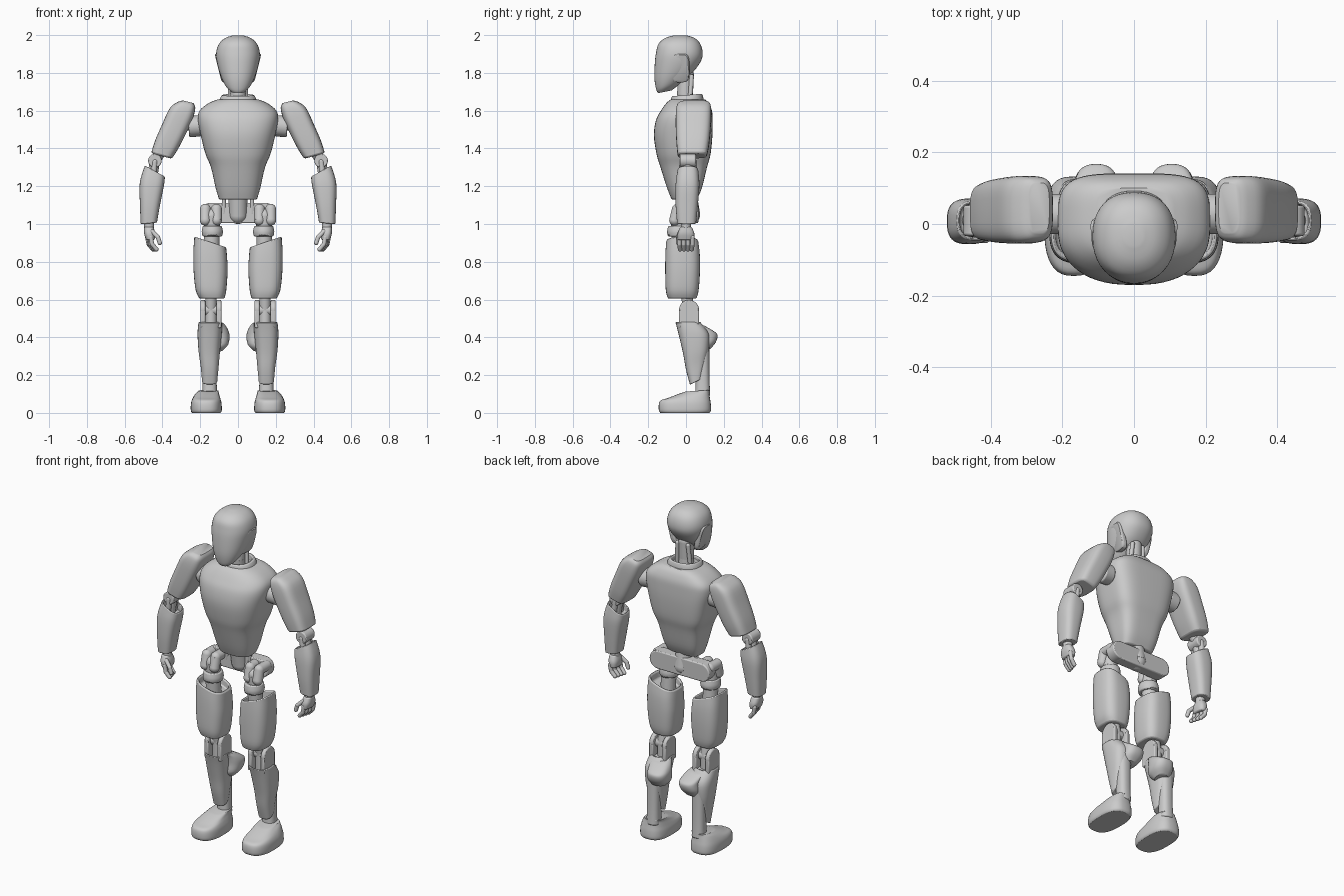
import bpy, bmesh
from math import cos, sin, pi, copysign, radians
from mathutils import Vector


def finish(name, bm, mirror, bevel=0):
    bmesh.ops.recalc_face_normals(bm, faces=bm.faces)
    me = bpy.data.meshes.new(name)
    bm.to_mesh(me)
    bm.free()
    me.shade_smooth()
    me.set_sharp_from_angle(angle=radians(38))
    ob = bpy.data.objects.new(name, me)
    bpy.context.collection.objects.link(ob)
    if bevel:
        b = ob.modifiers.new("soft_edges", 'BEVEL')
        b.width, b.segments, b.angle_limit = bevel, 2, radians(50)
    if mirror:
        ob.modifiers.new("mirror", 'MIRROR')
    return ob


def loft(name, secs, n=(3, 3), mirror=True, cup=0, bevel=0.006, axis='z', steps=4, N=40):
    """Skin over sections (z, x, y, rx, ry, tilt_x, tilt_y); n = roundness front/back."""
    S = [list(s) + [0] * (7 - len(s)) for s in secs]
    rings = []
    for i in range(len(S) - 1):
        a, b, c, d = S[max(i - 1, 0)], S[i], S[i + 1], S[min(i + 2, len(S) - 1)]
        for k in range(steps):
            t = k / steps
            rings.append([0.5 * (2 * q + (r - p) * t + (2 * p - 5 * q + 4 * r - s) * t * t
                                 + (3 * q - p - 3 * r + s) * t ** 3) for p, q, r, s in zip(a, b, c, d)])
    rings.append(S[-1])
    if cup:
        z, x, y, rx, ry, tx, ty = S[-1]
        rings += [[z, x, y, rx * .86, ry * .86, tx, ty], [z - cup, x, y, rx * .82, ry * .82, tx, ty]]
    bm = bmesh.new()
    loops = []
    for z, x, y, rx, ry, tx, ty in rings:
        loop = []
        for j in range(N):
            c, s = cos(2 * pi * j / N), sin(2 * pi * j / N)
            e = 2 / (n[0] if s < 0 else n[1])
            dx = rx * copysign(abs(c) ** e, c) if abs(c) > 1e-6 else 0
            dy = ry * copysign(abs(s) ** e, s) if abs(s) > 1e-6 else 0
            p = (x + dx, y + dy, z + tx * dx + ty * dy)
            loop.append(bm.verts.new(p if axis == 'z' else p[::-1]))
        loops.append(loop)
    for u, v in zip(loops, loops[1:]):
        for j in range(N):
            bm.faces.new((u[j], u[(j + 1) % N], v[(j + 1) % N], v[j]))
    bm.faces.new(loops[0])
    bm.faces.new(loops[-1])
    return finish(name, bm, mirror, bevel)


def tube(name, pts, r, mirror=True, balls=True):
    """Round links through points, with ball joints."""
    bm = bmesh.new()
    pts = [Vector(p) for p in pts]
    for a, b in zip(pts, pts[1:]):
        d = b - a
        m = d.to_track_quat('Z', 'Y').to_matrix().to_4x4()
        m.translation = (a + b) / 2
        bmesh.ops.create_cone(bm, cap_ends=True, segments=28, radius1=r, radius2=r, depth=d.length, matrix=m)
    if balls:
        for p in pts:
            g = bmesh.ops.create_uvsphere(bm, u_segments=20, v_segments=12, radius=r)
            bmesh.ops.translate(bm, verts=g['verts'], vec=p)
    return finish(name, bm, mirror, 0 if balls else 0.006)


def box(name, lo, hi, mirror=True):
    bm = bmesh.new()
    for v in bmesh.ops.create_cube(bm, size=1)['verts']:
        v.co = [(l + h) / 2 + c * (h - l) for l, h, c in zip(lo, hi, v.co)]
    return finish(name, bm, mirror, 0.006)


# Head, ear panels, neck and collar
loft("head", [(1.70, 0, -.112, .035, .036, 0, .2), (1.735, 0, -.085, .066, .072, 0, .35),
              (1.79, 0, -.062, .093, .105, 0, .2), (1.86, 0, -.042, .112, .123, 0, .05),
              (1.91, 0, -.035, .115, .123), (1.955, 0, -.035, .1, .11),
              (1.985, 0, -.032, .067, .077), (1.999, 0, -.03, .025, .03)], (2.2, 2.3), False)
loft("ear_panel", [(.07, 1.826, -.03, .076, .048, .25, .08), (.097, 1.826, -.03, .076, .048, .25, .08),
                   (.102, 1.826, -.03, .07, .042, .25, .08)], (4, 4), axis='x', steps=1)
tube("neck", [(0, 0, 1.62), (0, -.005, 1.69), (0, .0, 1.79)], .042, False)
tube("neck_rod", [(.045, .02, 1.64), (.035, .03, 1.78)], .012)
loft("collar", [(1.63, 0, .005, .1, .088, 0, .08), (1.66, 0, .005, .098, .087, 0, .08),
                (1.683, 0, .005, .085, .08, 0, .08)], (2.3, 2.3), False, cup=.03, steps=2)

# Torso shell and waist
loft("torso", [(1.13, 0, -.01, .10, .066), (1.19, 0, -.008, .118, .092), (1.30, 0, -.012, .143, .123),
               (1.37, 0, -.013, .172, .143), (1.47, 0, -.015, .197, .155), (1.55, 0, -.009, .212, .15),
               (1.60, 0, .002, .203, .135), (1.64, 0, .008, .155, .112), (1.66, 0, .01, .105, .09)],
     (2.5, 4), False, N=56)
tube("waist_column", [(0, .025, 1.05), (0, 0, 1.2)], .05, False)
tube("waist_rod", [(.075, .01, 1.06), (.075, .0, 1.19)], .011)

# Pelvis: rounded rear bar with hip hooks and leg collars
box("pelvis_bar", (-.145, 0, 1.005), (.145, .065, 1.112), False)
tube("pelvis_end", [(.145, 0, 1.0585), (.145, .065, 1.0585)], .0535, balls=False)
for i, x in enumerate((.114, .173)):
    tube(f"hip_hook_{i}", [(x, .02, 1.078), (x, -.045, 1.078), (x, -.06, 1.02)], .029)
tube("hip_link", [(.138, -.04, 1.04), (.14, -.03, .83)], .042)
loft("hip_collar", [(.935, .136, -.04, .052, .056), (.96, .136, -.04, .056, .06),
                    (.99, .136, -.04, .05, .054)], (2, 2))

# Thighs with slanted open tops
loft("thigh", [(.605, .138, -.02, .066, .075), (.65, .143, -.02, .081, .087), (.75, .145, -.018, .09, .092),
               (.84, .147, -.018, .089, .091, .15), (.905, .147, -.02, .084, .085, .34)], (2.8, 3), cup=.04)

# Knees: central link between fork plates
tube("knee_link", [(.143, 0, .64), (.143, .016, .545), (.143, .016, .45)], .03)
tube("knee_axle", [(.09, .016, .545), (.196, .016, .545)], .03, balls=False)
for i, x in enumerate((.088, .173)):
    tube(f"knee_fork_{i}", [(x, .016, .545), (x + .026, .016, .545)], .053, balls=False)
    box(f"knee_fork_base_{i}", (x, -.037, .45), (x + .026, .069, .545))

# Shins, calves, lower legs
loft("shin_shell", [(.165, .15, .053, .04, .032, 0, .5), (.25, .15, .053, .048, .053, 0, .4),
                    (.33, .152, .052, .057, .068, 0, .2), (.42, .15, .04, .064, .08),
                    (.48, .147, .01, .062, .066)], (2.6, 2.6), cup=.03)
loft("calf", [(.332, .115, .095, .035, .035, 0, .2), (.365, .109, .095, .058, .063, 0, .15),
              (.412, .105, .1, .06, .067), (.445, .112, .085, .056, .062, 0, -.2),
              (.472, .125, .05, .05, .045, 0, -.2)], (2.5, 2.5), bevel=.01)
loft("lower_leg", [(.09, .15, .088, .039, .04), (.2, .15, .088, .037, .036), (.4, .15, .085, .04, .038)], (2.4, 2.4))

# Feet
loft("foot", [(0, .168, -.006, .076, .13), (.014, .168, -.006, .082, .138), (.05, .168, -.006, .081, .137),
              (.075, .167, -.002, .074, .128, 0, .05), (.097, .163, .018, .063, .104, 0, .14),
              (.117, .156, .062, .053, .064, 0, .06)], (2.6, 2.8))

# Shoulders and upper arms
tube("shoulder_axle", [(.17, .028, 1.525), (.3, .028, 1.525)], .03, balls=False)
tube("shoulder_disc", [(.2, .028, 1.52), (.262, .028, 1.515)], .056, balls=False)
loft("upper_arm", [(1.36, .405, .033, .055, .077, .27), (1.42, .378, .036, .06, .086, .4),
                   (1.5, .34, .038, .061, .092, .47), (1.585, .30, .04, .06, .094, .5),
                   (1.63, .272, .042, .046, .087, .36), (1.647, .264, .045, .028, .07, .25)], (3.6, 3.6), bevel=.01)

# Elbows and forearms
tube("elbow_link", [(.4, .01, 1.39), (.44, .01, 1.335), (.455, .01, 1.24)], .027)
tube("elbow_axle", [(.44, -.033, 1.335), (.44, .052, 1.335)], .036, balls=False)
for i, y in enumerate((-.022, .042)):
    tube(f"elbow_fork_{i}", [(.44, y, 1.33), (.452, y, 1.23)], .016)
loft("forearm", [(1.003, .472, .003, .043, .05, -.1), (1.1, .466, .004, .053, .059),
                 (1.21, .456, .008, .064, .063, .1), (1.28, .44, .01, .053, .055, .55)], (2.8, 2.8), cup=.04)

# Hands
tube("wrist", [(.472, 0, 1.03), (.47, 0, .97)], .026)
loft("palm", [(.915, .464, 0, .022, .042), (.95, .468, 0, .029, .044), (.985, .472, 0, .024, .03)], (2.6, 2.6))
for i in range(4):
    y, dx = -.035 + i * .023, i * .006
    tube(f"finger_{i}", [(.462 + dx, y, .93), (.455 + dx, y, .893), (.432 + dx, y * .9, .866)], .0115)
tube("thumb", [(.455, -.03, .96), (.424, -.042, .93), (.414, -.042, .9)], .0115)
